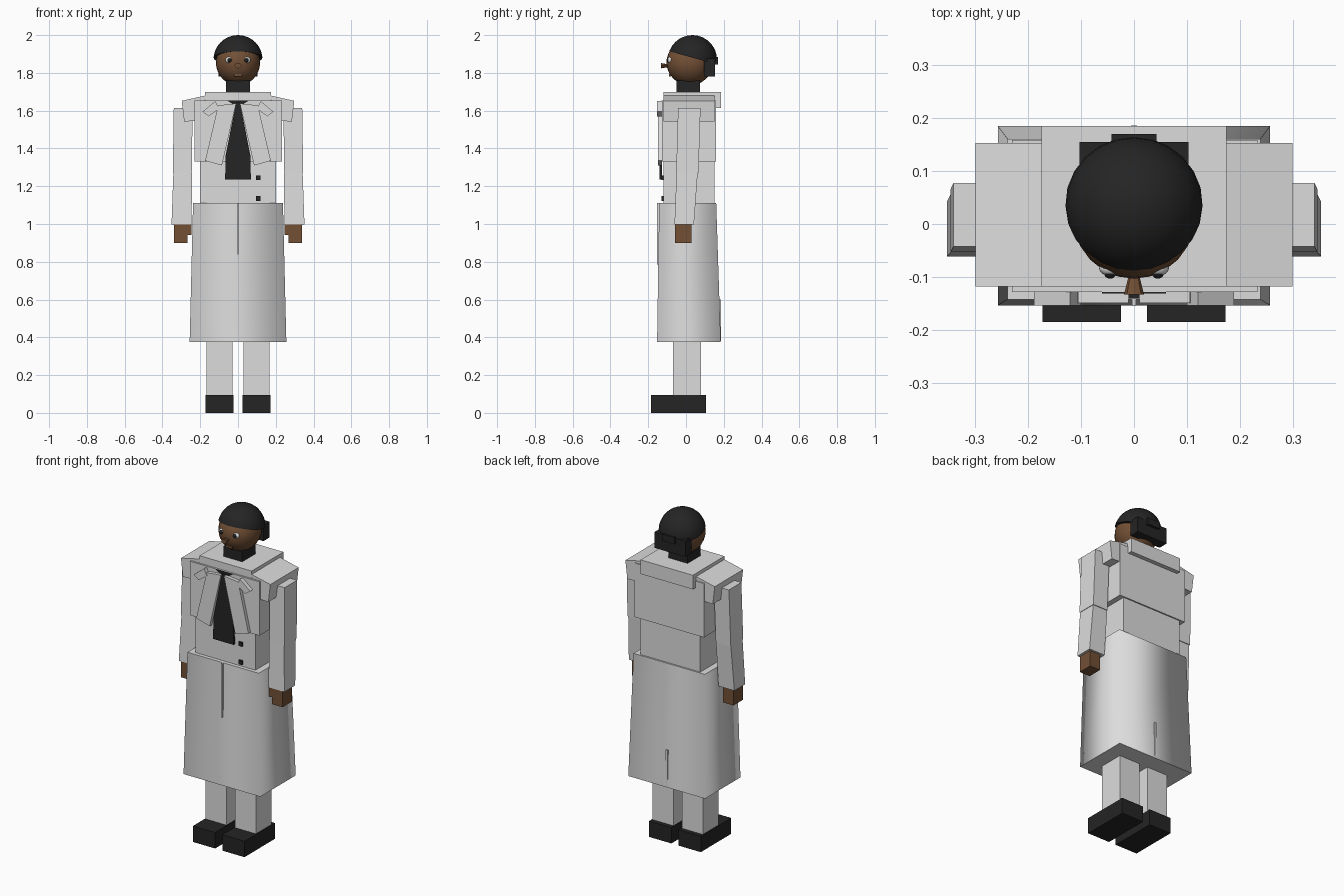
import bpy, bmesh, math
from mathutils import Vector, Matrix

if "Cube" in bpy.data.objects:
    bpy.data.objects.remove(bpy.data.objects["Cube"])


def mat(name, rgb):
    m = bpy.data.materials.new(name)
    m.diffuse_color = (*rgb, 1)
    m.use_nodes = True
    m.node_tree.nodes["Principled BSDF"].inputs["Base Color"].default_value = m.diffuse_color
    return m


COAT = mat("coat_grey", (0.72, 0.72, 0.72))
BLACK = mat("black", (0.018, 0.018, 0.018))
SKIN = mat("brown_skin", (0.17, 0.08, 0.036))
WHITE = mat("eye_white", (0.8, 0.8, 0.8))


def finish(name, bm, material, smooth=None):
    bmesh.ops.recalc_face_normals(bm, faces=bm.faces[:])
    me = bpy.data.meshes.new(name)
    bm.to_mesh(me)
    bm.free()
    me.materials.append(material)
    ob = bpy.data.objects.new(name, me)
    bpy.context.collection.objects.link(ob)
    if smooth:
        bpy.ops.object.select_all(action='DESELECT')
        ob.select_set(True)
        bpy.context.view_layer.objects.active = ob
        bpy.ops.object.shade_smooth_by_angle(angle=math.radians(smooth))
    return ob


def frustum(name, material, bottom, top):
    """Box between two rectangles given as (x0, x1, y0, y1, z)."""
    bm = bmesh.new()
    rings = []
    for x0, x1, y0, y1, z in (bottom, top):
        rings.append([bm.verts.new((x, y, z)) for x, y in
                      ((x0, y0), (x1, y0), (x1, y1), (x0, y1))])
    a, b = rings
    bm.faces.new(a)
    bm.faces.new(b)
    for i in range(4):
        j = (i + 1) % 4
        bm.faces.new((a[i], a[j], b[j], b[i]))
    return finish(name, bm, material)


def box(name, material, x0, x1, y0, y1, z0, z1):
    return frustum(name, material, (x0, x1, y0, y1, z0), (x0, x1, y0, y1, z1))


def plate(name, material, pts, y0, y1):
    """Front-view outline (x, z) extruded from y0 to y1."""
    bm = bmesh.new()
    f = bm.faces.new([bm.verts.new((x, y0, z)) for x, z in pts])
    r = bmesh.ops.extrude_face_region(bm, geom=[f])
    vs = [v for v in r["geom"] if isinstance(v, bmesh.types.BMVert)]
    bmesh.ops.translate(bm, verts=vs, vec=(0, y1 - y0, 0))
    return finish(name, bm, material)


def ball(name, material, c, r, seg=24, rings=16, cut=None):
    bm = bmesh.new()
    bmesh.ops.create_uvsphere(bm, u_segments=seg, v_segments=rings, radius=1)
    bmesh.ops.transform(bm, verts=bm.verts[:],
                        matrix=Matrix.Translation(c) @ Matrix.Diagonal((*r, 1)))
    if cut:
        res = bmesh.ops.bisect_plane(bm, geom=bm.verts[:] + bm.edges[:] + bm.faces[:],
                                     plane_co=cut[0], plane_no=cut[1], clear_inner=True)
        edges = [e for e in res["geom_cut"] if isinstance(e, bmesh.types.BMEdge)]
        bmesh.ops.contextual_create(bm, geom=edges)
    return finish(name, bm, material, 40)


def span(s, a, b):
    return (a, b) if s > 0 else (-b, -a)


# coat skirt: tapered box with softly shaded upright corners
skirt = frustum("coat_skirt", COAT, (-0.256, 0.256, -0.153, 0.184, 0.375),
                (-0.238, 0.238, -0.142, 0.16, 1.11))
for p in skirt.data.polygons:
    p.use_smooth = abs(p.normal.z) < 0.5
for e in skirt.data.edges:
    a, b = (skirt.data.vertices[i].co for i in e.vertices)
    e.use_edge_sharp = abs(a.z - b.z) < 0.1
# front opening and back vent seams
plate("front_seam", COAT, [(-0.004, 0.785), (0.004, 0.785), (0.004, 1.11), (-0.004, 1.11)],
      -0.154, -0.14)
plate("back_vent_seam", COAT, [(-0.006, 0.38), (0.006, 0.38), (0.006, 0.60), (-0.006, 0.60)],
      0.17, 0.185)

# torso, collar and neck
box("coat_waist", COAT, -0.2, 0.2, -0.12, 0.15, 1.1, 1.33)
box("coat_chest", COAT, -0.23, 0.232, -0.128, 0.158, 1.33, 1.655)
box("collar_top", COAT, -0.174, 0.174, -0.118, 0.184, 1.655, 1.70)
box("collar_back_flap", COAT, -0.174, 0.174, 0.155, 0.184, 1.615, 1.66)
box("neck", BLACK, -0.063, 0.063, -0.05, 0.075, 1.69, 1.76)
plate("shirt_front", BLACK, [(-0.068, 1.235), (0.068, 1.235), (0.066, 1.36),
                             (0.01, 1.642), (-0.01, 1.642), (-0.066, 1.36)], -0.14, -0.127)
plate("shirt_collar", BLACK, [(-0.02, 1.63), (0.02, 1.63), (0.06, 1.655), (-0.06, 1.655)],
      -0.131, -0.12)

# buttons
for z in (1.135, 1.245):
    box("button", BLACK, 0.094, 0.118, -0.131, -0.118, z - 0.012, z + 0.012)

for s in (-1, 1):
    # lapels and collar tips
    plate("lapel", COAT, [(s * x, z) for x, z in
          ((0.01, 1.638), (0.105, 1.628), (0.174, 1.335), (0.085, 1.31))], -0.149, -0.127)
    plate("collar_tip", COAT, [(s * x, z) for x, z in
          ((0.12, 1.65), (0.188, 1.595), (0.155, 1.57), (0.1, 1.61))], -0.153, -0.127)
    # shoulder cap
    plate("shoulder", COAT, [(s * x, z) for x, z in
          ((0.16, 1.683), (0.298, 1.652), (0.285, 1.543), (0.232, 1.545), (0.2, 1.62))],
          -0.118, 0.152)
    # arms
    frustum("upper_arm", COAT, (*span(s, 0.245, 0.345), -0.052, 0.066, 1.27),
            (*span(s, 0.24, 0.34), -0.042, 0.077, 1.615))
    frustum("forearm", COAT, (*span(s, 0.246, 0.352), -0.061, 0.042, 0.997),
            (*span(s, 0.243, 0.342), -0.05, 0.062, 1.275))
    # hands
    box("hand", SKIN, *span(s, 0.268, 0.338), -0.058, 0.03, 0.9, 1.0)
    box("thumb", SKIN, *span(s, 0.247, 0.27), -0.058, -0.012, 0.942, 0.997)
    # legs and shoes
    box("leg", COAT, *span(s, 0.028, 0.168), -0.07, 0.08, 0.09, 0.4)
    box("shoe", BLACK, *span(s, 0.024, 0.172), -0.184, 0.105, 0.0, 0.096)
    # eyes
    ball("eye", WHITE, (s * 0.045, -0.082, 1.868), (0.021, 0.016, 0.018), 16, 10)
    ball("pupil", BLACK, (s * 0.045, -0.094, 1.868), (0.011, 0.009, 0.012), 12, 8)

# head, nose and mouth
ball("head", SKIN, (0, 0.02, 1.855), (0.117, 0.123, 0.121))
bm = bmesh.new()
bmesh.ops.create_cone(bm, cap_ends=True, segments=8, radius1=0.009, radius2=0.019, depth=0.04,
                      matrix=Matrix.Translation((0, -0.113, 1.838)) @
                      Matrix.Diagonal((1, 1, 0.75, 1)) @ Matrix.Rotation(math.pi / 2, 4, 'X'))
finish("nose", bm, SKIN)
box("mouth", SKIN, -0.022, 0.022, -0.09, -0.08, 1.782, 1.794)

# hair cap cut along a sloping hairline, plus rolled hair at the back
slope = Vector((0, 0.07, 0.255)).normalized()
ball("hair_cap", BLACK, (0, 0.034, 1.87), (0.13, 0.13, 0.13), 24, 16,
     ((0, -0.095, 1.916), slope))
box("hair_back", BLACK, -0.103, 0.103, 0.095, 0.154, 1.78, 1.875)
box("hair_knot", BLACK, -0.042, 0.042, 0.1, 0.169, 1.845, 1.885)
